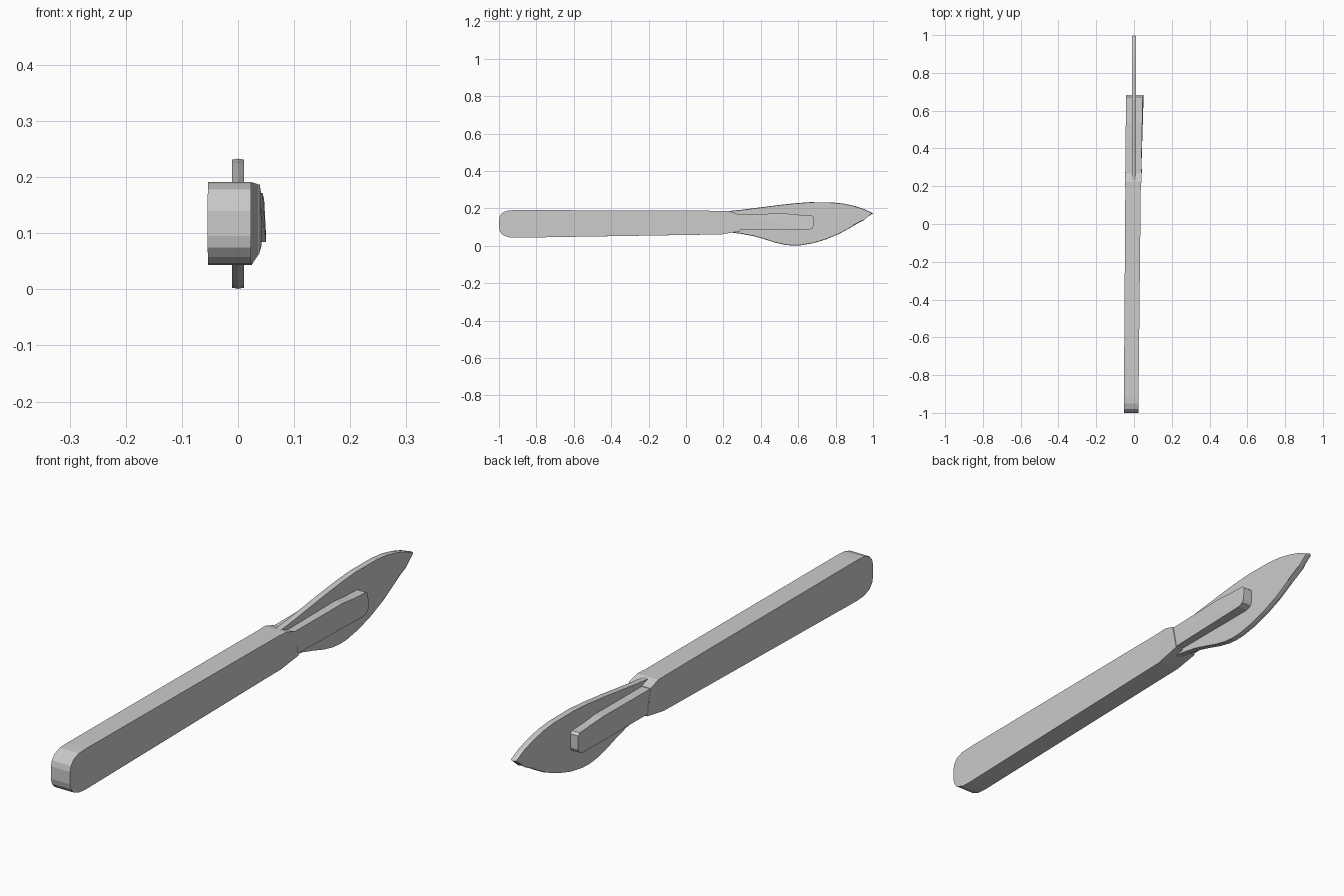
import bpy, bmesh

if "Cube" in bpy.data.objects:
    bpy.data.objects.remove(bpy.data.objects["Cube"])

def link(name, bm):
    bmesh.ops.recalc_face_normals(bm, faces=bm.faces)
    me = bpy.data.meshes.new(name)
    bm.to_mesh(me)
    bm.free()
    ob = bpy.data.objects.new(name, me)
    bpy.context.collection.objects.link(ob)
    return ob

def plate(name, outline, left, right):
    """Solid between two copies of a (y, z) outline; left/right give x."""
    bm = bmesh.new()
    a = [bm.verts.new((left(y, z), y, z)) for y, z in outline]
    b = [bm.verts.new((right(y, z), y, z)) for y, z in outline]
    n = len(outline)
    bm.faces.new(a)
    bm.faces.new(b[::-1])
    for i in range(n):
        j = (i + 1) % n
        bm.faces.new((a[i], b[i], b[j], a[j]))
    bmesh.ops.triangulate(bm, faces=[f for f in bm.faces if len(f.verts) > 4])
    return link(name, bm)

def left(y, z):
    return -0.054 + 0.0068 * (y + 1)

def right(y, z):
    return 0.023 + 0.0108 * (y + 1)

# Handle: rounded butt, slight taper, neck closing down to the tongue
handle = [(-1, .095), (-.995, .075), (-.98, .058), (-.95, .046), (-.91, .043),
          (0, .058), (.19, .061), (.215, .066), (.24, .077), (.27, .085),
          (.27, .170), (.245, .174), (.225, .184), (.19, .187), (0, .188),
          (-.91, .191), (-.95, .189), (-.98, .178), (-.995, .160), (-1, .140)]
plate("handle", handle, left, right)

# Neck collar: short swell where handle meets the tongue
collar = [(.19, .061), (.29, .078), (.27, .172), (.225, .187), (.19, .187)]
plate("collar", collar, lambda y, z: left(y, z) - .001,
      lambda y, z: .037 + .05 * min(y - .19, .1))

# Tongue that passes through the blade, outer face leaning out at the tip
tongue = [(.25, .084), (.655, .084), (.675, .092), (.682, .105), (.682, .155),
          (.672, .163), (.60, .166), (.54, .172), (.25, .170)]
plate("blade_tongue", tongue, left,
      lambda y, z: .038 + (y - .25) * (.02 + .18 * max(0, .14 - z)))

# Blade: thin leaf with a bevelled rim
blade = [(.20, .075), (.25, .070), (.30, .063), (.36, .052), (.42, .035),
         (.48, .016), (.53, .005), (.57, .001), (.61, .002), (.68, .014),
         (.75, .035), (.82, .064), (.89, .103), (.95, .142), (1, .174),
         (.95, .197), (.90, .213), (.84, .226), (.78, .232), (.66, .233),
         (.58, .227), (.48, .216), (.38, .203), (.30, .193), (.25, .188), (.20, .182)]
bm = bmesh.new()
rings = []
for x, inset in ((-.011, .006), (0, 0), (.011, .006)):
    ring = []
    for y, z in blade:
        s = inset if z > .13 else -inset
        dy = 2.5 * inset if y > .99 else 0
        ring.append(bm.verts.new((x, y - dy, z - (0 if dy else s))))
    rings.append(ring)
# straight rim walls before the bevel
for k, x in ((0, -.011), (2, .011)):
    mid = []
    for v, (y, z) in zip(rings[k], blade):
        dz = .004 if z > .13 else -.004
        mid.append(bm.verts.new((x, v.co.y + (.009 if y > .99 else 0),
                                 z if y > .99 else v.co.z + dz)))
    rings.append(mid)
order = [rings[0], rings[3], rings[1], rings[4], rings[2]]
n = len(blade)
for a, b in zip(order, order[1:]):
    for i in range(n):
        j = (i + 1) % n
        bm.faces.new((a[i], a[j], b[j], b[i]))
caps = [bm.faces.new(order[0]), bm.faces.new(order[-1][::-1])]
bmesh.ops.triangulate(bm, faces=caps)
link("blade", bm)
